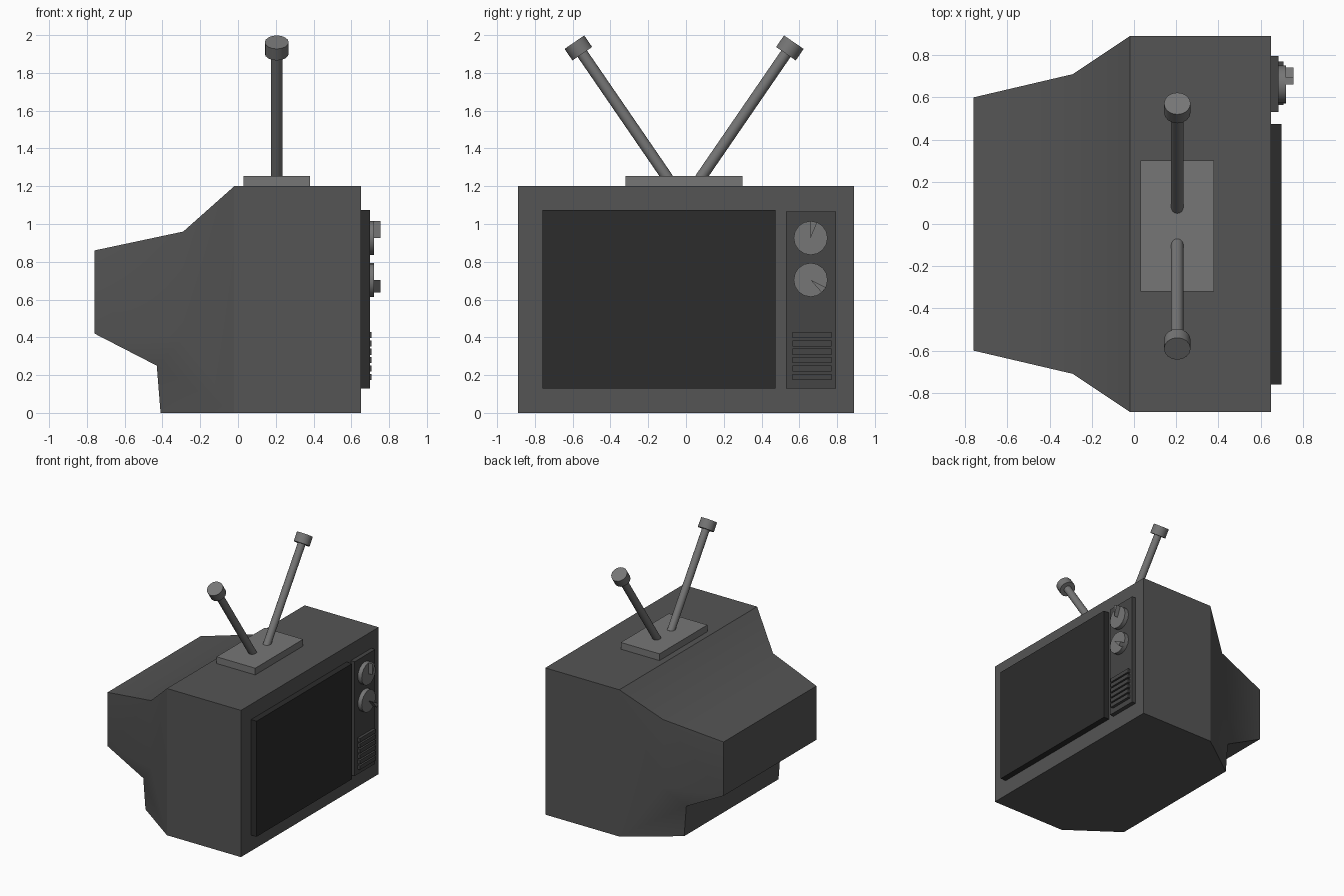
import bpy, bmesh, math
from mathutils import Vector

if "Cube" in bpy.data.objects:
    bpy.data.objects.remove(bpy.data.objects["Cube"])


def material(name, v):
    m = bpy.data.materials.new(name)
    m.diffuse_color = (v, v, v, 1)
    m.use_nodes = True
    m.node_tree.nodes["Principled BSDF"].inputs["Base Color"].default_value = m.diffuse_color
    return m


CASE = material("case_grey", 0.09)
DARK = material("screen_dark", 0.025)
PANEL = material("panel_grey", 0.06)
METAL = material("metal_grey", 0.18)


def finish(name, bm, mat, smooth=False):
    bmesh.ops.recalc_face_normals(bm, faces=bm.faces)
    me = bpy.data.meshes.new(name)
    bm.to_mesh(me)
    bm.free()
    ob = bpy.data.objects.new(name, me)
    bpy.context.collection.objects.link(ob)
    me.materials.append(mat)
    if smooth:
        bpy.ops.object.select_all(action='DESELECT')
        ob.select_set(True)
        bpy.context.view_layer.objects.active = ob
        bpy.ops.object.shade_smooth_by_angle(angle=math.radians(30))
    return ob


def box(name, x, y, z, mat):
    bm = bmesh.new()
    bmesh.ops.create_cube(bm, size=1)
    for v in bm.verts:
        v.co = [(r[0] + r[1]) / 2 + c * (r[1] - r[0]) for c, r in zip(v.co, (x, y, z))]
    return finish(name, bm, mat)


def rod(name, a, b, r, mat, sides=16):
    a, b = Vector(a), Vector(b)
    bm = bmesh.new()
    bmesh.ops.create_cone(bm, cap_ends=True, segments=sides, radius1=r, radius2=r,
                          depth=(b - a).length)
    q = (b - a).to_track_quat('Z', 'Y')
    for v in bm.verts:
        v.co = q @ v.co + (a + b) / 2
    return finish(name, bm, mat, True)


# Case: side outline at varying half-widths, joined across the middle
outline = [(.65, .89, 0), (.65, .89, 1.2), (-.02, .89, 1.2), (-.29, .71, .96),
           (-.76, .60, .86), (-.76, .60, .42), (-.43, .61, .25), (-.41, .61, 0),
           (-.02, .89, 0)]
shoulder = (-.29, .71, .40)
bm = bmesh.new()
sides = [[bm.verts.new((x, s * y, z)) for x, y, z in outline + [shoulder]] for s in (1, -1)]
for vs in sides:
    for f in ((0, 1, 2, 8), (2, 3, 9, 8), (8, 9, 6), (8, 6, 7), (3, 4, 5, 9), (9, 5, 6)):
        bm.faces.new([vs[i] for i in f])
L, R = sides
n = len(outline)
for i in range(n - 2):
    bm.faces.new((L[i], L[i + 1], R[i + 1], R[i]))
bm.faces.new((L[7], L[8], L[0], R[0], R[8], R[7]))
finish("case", bm, CASE, True)

# Screen and control panel
box("screen", (.64, .70), (-.76, .475), (.13, 1.075), DARK)
box("control_panel", (.64, .685), (.53, .795), (.13, 1.065), PANEL)

# Speaker slats
for i in range(6):
    z = .413 - i * .0447
    box(f"speaker_slat_{i + 1}", (.68, .708), (.565, .77), (z - .016, z + .016), PANEL)

# Knobs, each with one raised wedge as the pointer
for k, (z, start) in enumerate(((.926, 67.5), (.704, -49))):
    rod(f"knob_{k + 1}", (.68, .66, z), (.72, .66, z), .09, METAL)
    bm = bmesh.new()
    tri = [bm.verts.new((.715, .66, z))]
    for a in (start, start + 22.5):
        a = math.radians(a)
        tri.append(bm.verts.new((.715, .66 + .09 * math.cos(a), z + .09 * math.sin(a))))
    face = bm.faces.new(tri)
    ext = bmesh.ops.extrude_face_region(bm, geom=[face])
    bm.faces.ensure_lookup_table()
    bmesh.ops.translate(bm, vec=(.04, 0, 0),
                        verts=[g for g in ext["geom"] if isinstance(g, bmesh.types.BMVert)])
    finish(f"knob_pointer_{k + 1}", bm, METAL)

# Antenna base and the two splayed rods with end caps
box("antenna_base", (.03, .38), (-.32, .30), (1.195, 1.255), METAL)
for side, s in (("left", -1), ("right", 1)):
    base = Vector((.205, -.01 + s * .085, 1.24))
    tip = Vector((.205, -.01 + s * .56, 1.932))
    d = (tip - base).normalized()
    rod(f"antenna_{side}", base, tip, .03, METAL)
    rod(f"antenna_cap_{side}", tip - d * .037, tip + d * .037, .063, METAL)
